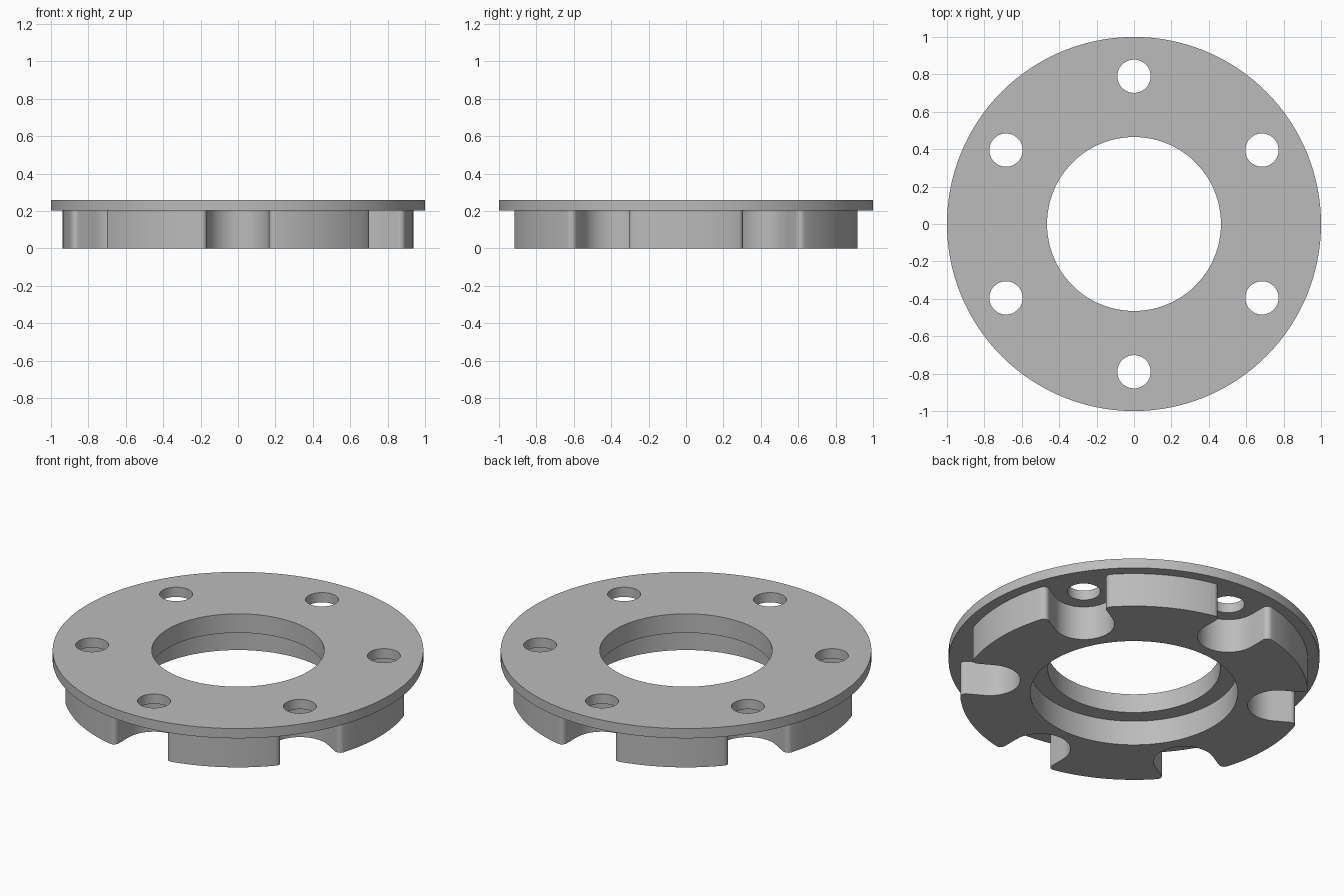
import bpy
import bmesh
from math import sin, cos, pi, atan2, sqrt, radians

HEIGHT, PLATE_Z, STEP_Z = 0.26, 0.202, 0.147
PLATE_R, BODY_R, BORE_R, RECESS_R = 1.0, 0.938, 0.465, 0.56
BOLT_CIRCLE, BOLT_R, POCKET_R, FILLET = 0.79, 0.089, 0.165, 0.03
COUNT = 6

cube = bpy.data.objects.get("Cube")
if cube:
    bpy.data.objects.remove(cube, do_unlink=True)

grey = bpy.data.materials.new("plain_grey")
grey.use_nodes = True
grey.diffuse_color = (0.5, 0.5, 0.5, 1)
grey.node_tree.nodes["Principled BSDF"].inputs["Base Color"].default_value = (0.5, 0.5, 0.5, 1)


def arc(cx, cy, r, start, end, steps):
    """Points along an arc, both ends included."""
    angles = [start + (end - start) * i / steps for i in range(steps + 1)]
    return [(cx + r * cos(a), cy + r * sin(a)) for a in angles]


def circle(cx, cy, r, steps):
    return arc(cx, cy, r, 0, 2 * pi, steps)[:-1]


def prism(name, outline, z0, z1):
    """Extrude a flat outline between two heights."""
    bm = bmesh.new()
    face = bm.faces.new([bm.verts.new((x, y, z0)) for x, y in outline])
    top = bmesh.ops.extrude_face_region(bm, geom=[face])["geom"]
    bmesh.ops.translate(bm, vec=(0, 0, z1 - z0),
                        verts=[v for v in top if isinstance(v, bmesh.types.BMVert)])
    bmesh.ops.recalc_face_normals(bm, faces=bm.faces)
    mesh = bpy.data.meshes.new(name)
    bm.to_mesh(mesh)
    bm.free()
    mesh.materials.append(grey)
    obj = bpy.data.objects.new(name, mesh)
    bpy.context.collection.objects.link(obj)
    return obj


def body_outline():
    """Round body with a rounded-mouth slot at every bolt position."""
    side = POCKET_R + FILLET
    depth = sqrt((BODY_R - FILLET) ** 2 - side ** 2)
    lip = atan2(side, depth)
    # One sixth of the outline: lip, slot, lip, then the outer land
    sector = arc(depth, -side, FILLET, -lip, pi / 2, 6)
    sector += arc(BOLT_CIRCLE, 0, POCKET_R, -pi / 2, -3 * pi / 2, 24)
    sector += arc(depth, side, FILLET, -pi / 2, lip, 6)
    sector += arc(0, 0, BODY_R, lip, pi / 3 - lip, 14)[1:-1]
    points = []
    for k in range(COUNT):
        a = pi / 2 + k * 2 * pi / COUNT
        points += [(x * cos(a) - y * sin(a), x * sin(a) + y * cos(a)) for x, y in sector]
    return points


# Flange plate and slotted body
flange = prism("flange_ring", circle(0, 0, PLATE_R, 128), PLATE_Z, HEIGHT)
body = prism("slotted_body", body_outline(), 0, (PLATE_Z + HEIGHT) / 2)
tools = [(body, 'UNION')]

# Centre bore, wider recess from below, and bolt holes
tools.append((prism("bore_cutter", circle(0, 0, BORE_R, 96), -0.1, 0.4), 'DIFFERENCE'))
tools.append((prism("recess_cutter", circle(0, 0, RECESS_R, 96), -0.1, STEP_Z), 'DIFFERENCE'))
for k in range(COUNT):
    a = pi / 2 + k * 2 * pi / COUNT
    hole = circle(BOLT_CIRCLE * cos(a), BOLT_CIRCLE * sin(a), BOLT_R, 40)
    tools.append((prism("bolt_hole_cutter", hole, 0.1, 0.4), 'DIFFERENCE'))

for tool, operation in tools:
    tool.hide_render = True
    mod = flange.modifiers.new(tool.name, 'BOOLEAN')
    mod.operation = operation
    mod.solver = 'EXACT'
    mod.object = tool

# Apply the cuts, then drop the helpers
bpy.ops.object.select_all(action='DESELECT')
flange.select_set(True)
bpy.context.view_layer.objects.active = flange
for mod in list(flange.modifiers):
    bpy.ops.object.modifier_apply(modifier=mod.name)
for tool, _ in tools:
    bpy.data.objects.remove(tool, do_unlink=True)

bpy.ops.object.shade_smooth_by_angle(angle=radians(30))
